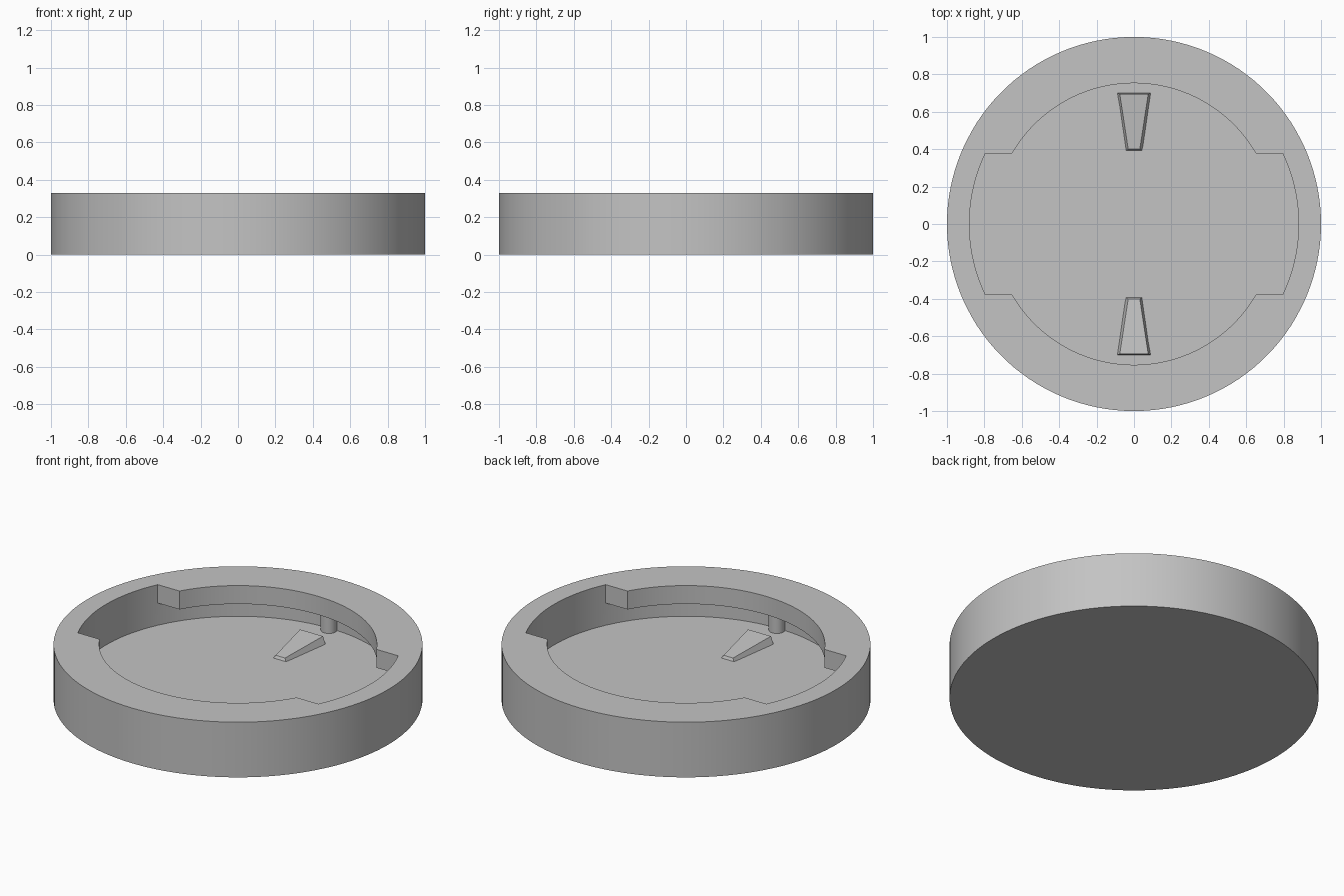
import bpy, bmesh
from math import sin, cos, asin, pi, atan2

if "Cube" in bpy.data.objects:
    bpy.data.objects.remove(bpy.data.objects["Cube"])

HEIGHT, FLOOR, LIP = 0.33, 0.087, 0.22      # top, cavity floor, underside of lip
OUTER, CAVITY, HOLE = 1.0, 0.88, 0.753      # radii
SLOT = 0.377                                # half width of the entry slots

grey = bpy.data.materials.new("plain grey")
grey.use_nodes = True
grey.diffuse_color = (0.55, 0.55, 0.55, 1)
grey.node_tree.nodes["Principled BSDF"].inputs["Base Color"].default_value = (0.55, 0.55, 0.55, 1)


def finish(name, bm):
    bmesh.ops.recalc_face_normals(bm, faces=bm.faces)
    mesh = bpy.data.meshes.new(name)
    bm.to_mesh(mesh)
    bm.free()
    obj = bpy.data.objects.new(name, mesh)
    bpy.context.collection.objects.link(obj)
    mesh.materials.append(grey)
    bpy.ops.object.select_all(action="DESELECT")
    obj.select_set(True)
    bpy.context.view_layer.objects.active = obj
    bpy.ops.object.shade_smooth_by_angle(angle=pi / 6)
    return obj


def arc(radius, start, end, steps):
    return [(radius * cos(start + (end - start) * i / steps),
             radius * sin(start + (end - start) * i / steps)) for i in range(steps + 1)]


# Bayonet opening: wide slots at the sides, lips at front and back
a, b = asin(SLOT / CAVITY), asin(SLOT / HOLE)
opening = []
for turn in (0, pi):
    opening += arc(CAVITY, turn - a, turn + a, 18)
    opening += arc(HOLE, turn + b, turn + pi - b, 42)
angles = [atan2(y, x) for x, y in opening]


def circle(radius):
    return [(radius * cos(t), radius * sin(t)) for t in angles]


# Cap body: stacked rings from the base, over the rim, under the lip, to the floor
bm = bmesh.new()
levels = [(circle(OUTER), 0), (circle(OUTER), HEIGHT), (opening, HEIGHT),
          (opening, LIP), (circle(CAVITY), LIP), (circle(CAVITY), FLOOR)]
rings = [[bm.verts.new((x, y, z)) for x, y in pts] for pts, z in levels]
n = len(angles)
for low, high in zip(rings, rings[1:]):
    for i in range(n):
        j = (i + 1) % n
        bm.faces.new((low[i], low[j], high[j], high[i]))
bm.faces.new(rings[0][::-1])
bm.faces.new(rings[-1])
bmesh.ops.remove_doubles(bm, verts=bm.verts, dist=0.0001)
finish("cap_body", bm)

# Tapered ramps on the floor and stop pins under the lips
for side, label in ((1, "back"), (-1, "front")):
    bm = bmesh.new()
    base = [(-0.045, 0.39), (0.045, 0.39), (0.09, 0.70), (-0.09, 0.70)]
    top = [(-0.031, 0.40, 0.103), (0.031, 0.40, 0.103), (0.076, 0.695, 0.133), (-0.076, 0.695, 0.133)]
    lower = [bm.verts.new((x * side, y * side, FLOOR - 0.005)) for x, y in base]
    upper = [bm.verts.new((x * side, y * side, z)) for x, y, z in top]
    bm.faces.new(lower[::-1])
    bm.faces.new(upper)
    for i in range(4):
        j = (i + 1) % 4
        bm.faces.new((lower[i], lower[j], upper[j], upper[i]))
    ramp = finish(label + "_ramp", bm)

    bm = bmesh.new()
    bmesh.ops.create_cone(bm, cap_ends=True, segments=32, radius1=0.045, radius2=0.045,
                          depth=LIP - FLOOR + 0.01)
    pin = finish(label + "_stop_pin", bm)
    pin.location = (0, 0.86 * side, (LIP + FLOOR) / 2)
